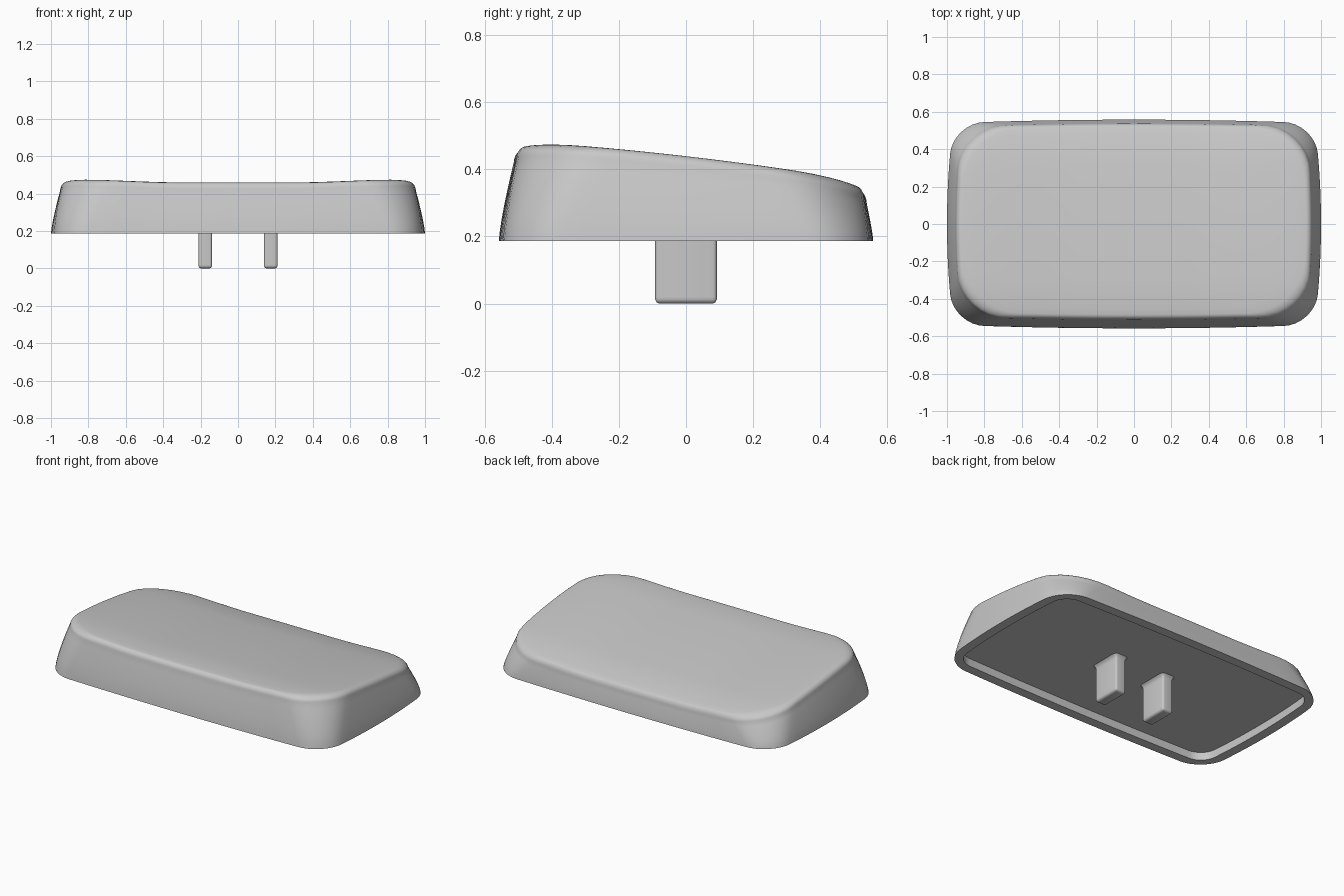
import bpy, bmesh, math

cube = bpy.data.objects.get("Cube")
if cube:
    bpy.data.objects.remove(cube)

grey = bpy.data.materials.new("plain_grey")
grey.use_nodes = True
grey.diffuse_color = (0.58, 0.58, 0.58, 1)
grey.node_tree.nodes["Principled BSDF"].inputs["Base Color"].default_value = grey.diffuse_color

RIM_Z, FLOOR_Z, FILLET = 0.187, 0.237, 0.034


def outline(hx, y0, y1, r, bow_x=0.028, bow_y=0.024, sides=12, arc=8):
    """Rounded rectangle whose sides bow slightly outwards."""
    centres = [(hx - r, y1 - r), (r - hx, y1 - r), (r - hx, y0 + r), (hx - r, y0 + r)]
    corners = []
    for q, (cx, cy) in enumerate(centres):
        angles = [(q + i / arc) * math.pi / 2 for i in range(arc + 1)]
        corners.append([(cx + r * math.cos(a), cy + r * math.sin(a)) for a in angles])
    pts = []
    for q, corner in enumerate(corners):
        pts += corner
        (ax, ay), (bx, by) = corner[-1], corners[(q + 1) % 4][0]
        pts += [(ax + (bx - ax) * i / sides, ay + (by - ay) * i / sides)
                for i in range(1, sides)]
    return [(x * (1 - bow_x * (y / 0.5) ** 2), y * (1 - bow_y * (x / 0.85) ** 2))
            for x, y in pts]


def top_height(x, y):
    """Sloping top, dished across x and falling off near front and back."""
    t = min(1, max(0, (abs(x) - 0.3) / 0.55))
    dish = 0.015 * (1 - t * t * (3 - 2 * t))
    fall = 0.012 * (max(0, abs(y) - 0.3) / 0.2) ** 2
    return 0.439 - 0.115 * y - 0.05 * y * y - dish - fall


def mix(a, b, t):
    return [p + (q - p) * t for p, q in zip(a, b)]


def loft(name, rings):
    """Skin a stack of equal rings and cap both ends."""
    bm = bmesh.new()
    loops = [[bm.verts.new(p) for p in ring] for ring in rings]
    n = len(loops[0])
    for a, b in zip(loops, loops[1:]):
        for i in range(n):
            j = (i + 1) % n
            bm.faces.new((a[i], a[j], b[j], b[i]))
    bm.faces.new(loops[0])
    bm.faces.new(loops[-1])
    bmesh.ops.recalc_face_normals(bm, faces=bm.faces)
    mesh = bpy.data.meshes.new(name)
    bm.to_mesh(mesh)
    bm.free()
    mesh.materials.append(grey)
    obj = bpy.data.objects.new(name, mesh)
    bpy.context.collection.objects.link(obj)
    bpy.ops.object.select_all(action='DESELECT')
    obj.select_set(True)
    bpy.context.view_layer.objects.active = obj
    bpy.ops.object.shade_smooth_by_angle(angle=math.radians(40))


# Cap shell: half width, front, back, corner radius at three levels
base = (1.0, -0.558, 0.558, 0.17)
shoulder = (0.952, -0.513, 0.539, 0.24)
crown = (0.918, -0.484, 0.518, 0.29)
inner = outline(0.94, -0.497, 0.497, 0.10)

# Recessed underside and flat rim
rings = [[(x, y, FLOOR_Z) for x, y in inner],
         [(x, y, RIM_Z) for x, y in inner]]

# Sloped walls
WALL_STEPS = 8
for i in range(WALL_STEPS + 1):
    k = i / WALL_STEPS
    rings.append([(x, y, RIM_Z + k * (top_height(x, y) - FILLET - RIM_Z))
                  for x, y in outline(*mix(base, shoulder, k ** 1.3))])

# Rounded top edge
EDGE_STEPS = 6
for i in range(1, EDGE_STEPS + 1):
    a = i / EDGE_STEPS * math.pi / 2
    rings.append([(x, y, top_height(x, y) - FILLET * (1 - math.sin(a)))
                  for x, y in outline(*mix(shoulder, crown, 1 - math.cos(a)))])

# Dished top surface
TOP_STEPS = 16
for i in range(1, TOP_STEPS):
    s = 1 - i / TOP_STEPS
    rings.append([(x * s, y * s, top_height(x * s, y * s))
                  for x, y in outline(*crown)])
loft("cap_shell", rings)

# Two mounting posts with rounded tips and flared roots: height and growth
post_profile = [(0, -0.012), (0.004, -0.004), (0.012, 0), (0.02, 0), (0.205, 0),
                (0.215, 0), (0.229, 0.005), (FLOOR_Z + 0.001, 0.015)]
for name, cx in (("left_post", 0.175), ("right_post", -0.175)):
    loft(name, [[(cx + x, y, z) for x, y in
                 outline(0.036 + g, -0.092 - g, 0.092 + g, 0.012 + max(g, -0.006),
                         bow_x=0, bow_y=0, sides=2, arc=4)]
                for z, g in post_profile])
